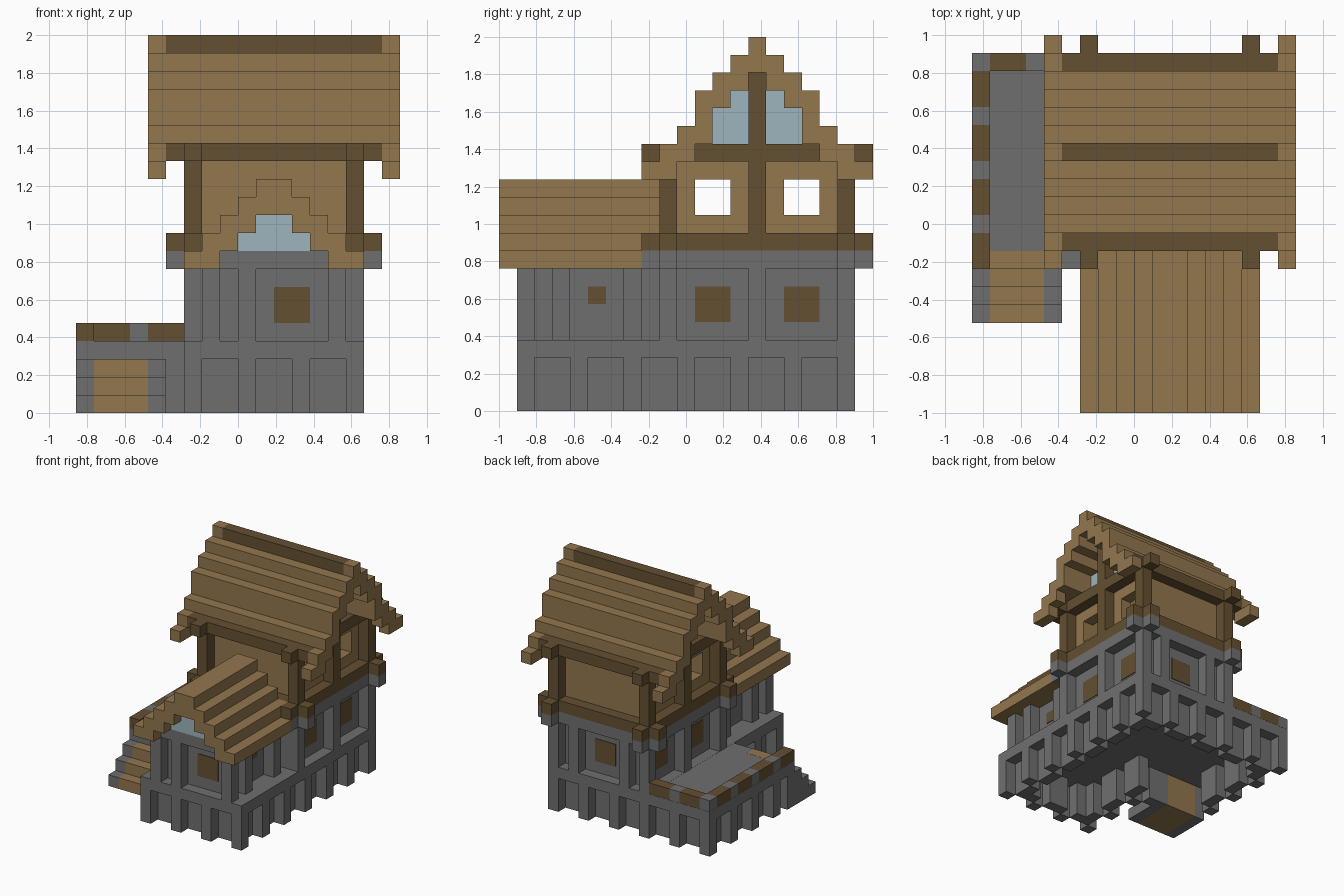
import bpy
import bmesh
from mathutils import Vector

if "Cube" in bpy.data.objects:
    bpy.data.objects.remove(bpy.data.objects["Cube"], do_unlink=True)

U = 2 / 21                      # edge of one building block
ORIGIN = Vector((-9 * U, -1, 0))


def material(name, rgb):
    m = bpy.data.materials.new(name)
    m.use_nodes = True
    m.diffuse_color = (*rgb, 1)
    m.node_tree.nodes["Principled BSDF"].inputs["Base Color"].default_value = (*rgb, 1)
    return m


STONE = material("grey stone", (0.159, 0.159, 0.159))
PLANK = material("light wood", (0.291, 0.184, 0.076))
BEAM = material("dark wood", (0.130, 0.080, 0.032))
GLASS = material("pale glass", (0.337, 0.462, 0.509))


def part(name, mat, boxes):
    """One object from boxes given as block ranges (x0, x1, y0, y1, z0, z1)."""
    bm = bmesh.new()
    for x0, x1, y0, y1, z0, z1 in boxes:
        lo, hi = Vector((x0, y0, z0)), Vector((x1, y1, z1))
        for v in bmesh.ops.create_cube(bm, size=1)["verts"]:
            v.co = ORIGIN + U * (lo + (v.co + Vector((.5, .5, .5))) * (hi - lo))
    mesh = bpy.data.meshes.new(name)
    bm.to_mesh(mesh)
    bm.free()
    mesh.materials.append(mat)
    obj = bpy.data.objects.new(name, mesh)
    bpy.context.collection.objects.link(obj)


def flip_x(boxes):
    return boxes + [(22 - b, 22 - a, *rest) for a, b, *rest in boxes]


def flip_y(boxes):
    return boxes + [(a, b, 29 - d, 29 - c, *rest) for a, b, c, d, *rest in boxes]


# Stone foundation: slab, outer piers and the recessed panels between them
part("foundation_slab", STONE, [(6, 16, 1, 20, 3, 4), (0, 6, 8, 20, 3, 3.99),
                                (4, 6, 8, 9, 0, 3)])
piers, panels = [], []
for i in range(0, 16, 3):
    piers.append((i, i + 1, 19, 20, 0, 3))
    if i < 15:
        panels.append((i + 1, i + 3, 18, 19, 0, 3))
    if i >= 6:
        piers.append((i, i + 1, 1, 2, 0, 3))
        if i < 15:
            panels.append((i + 1, i + 3, 2, 3, 0, 3))
for j in range(1, 20, 3):
    left = 6 if j < 8 else 0
    for x in (15, left):
        piers.append((x, x + 1, j, j + 1, 0, 3))
    if j < 19:
        panels.append((14, 15, j + 1, j + 3, 0, 3))
        panels.append((left + 1, left + 2, j + 1, j + 3, 0, 3))
part("foundation_piers", STONE, piers)
part("foundation_panels", STONE, panels)

# Terrace rail: stone blocks with wooden infill
part("terrace_rail_blocks", STONE, [(0, 1, j, j + 1, 4, 5) for j in (10, 13, 16, 19)]
     + [(3, 4, 19, 20, 4, 5)])
part("terrace_rail_infill", BEAM,
     [(0, 1, j, j + 2, 4, 5) for j in (8, 11, 14, 17)]
     + [(i, i + 2, 19, 20, 4, 5) for i in (1, 4)])

# Staircase up to the terrace
steps = [(n + 5, n + 6, 0, n + 1) for n in range(3)]
part("stair_treads", PLANK, [(1, 4, *s) for s in steps] + [(1, 4, 8, 9, 0, 4)])
part("stair_sides", STONE, [(x, x + 1, *s) for s in steps for x in (0, 4)]
     + [(0, 1, 8, 9, 0, 4)])

# Ground floor of the main house
part("house_stone_walls", STONE, flip_x([(7, 8, 9, 20 - 1, 4, 8)])
     + [(8, 14, 18, 19, 4, 8), (8, 14, 10, 11, 4, 8)])
part("house_stone_posts", STONE,
     flip_x([(6, 7, j, j + 1, 4, 8) for j in (9, 14, 19)] + [(8, 9, 19, 20, 4, 8)]))

# Front wing walls and posts
part("wing_walls", STONE, flip_x([(8, 9, 2, 10, 4, 8)]) + [(9, 13, 2, 3, 4, 8)])
part("wing_posts", STONE, flip_x([(7, 8, j, j + 1, 4, 8) for j in (1, 3, 7)])
     + [(9, 10, 1, 2, 4, 8)])
part("wing_lintel", STONE, [(8, 14, 1, 2, 8, 9)])

# Shutters as thin plates on the recessed walls
T = 0.06
part("wing_front_shutter", BEAM, [(11, 13, 2 - T, 2, 5, 7)])
part("wing_side_shutters", BEAM, flip_x([(8 - T, 8, 5, 6, 6, 7)]))
part("house_side_shutters", BEAM,
     flip_x([(7 - T, 7, j, j + 2, 5, 7) for j in (11, 16)]))
part("house_back_shutter", BEAM, [(10, 12, 19, 19 + T, 5, 7)])

# Front wing roof and gable window
wing_roof = [(6, 8, 0, 8, 8, 9)]
wing_roof += [(i, i + 2, 0, 9, i + 2, i + 3) for i in (7, 8, 9)]
part("wing_roof", PLANK, flip_x(wing_roof) + [(10, 12, 0, 9, 12, 13)])
part("wing_gable_glass", GLASS, [(9, 13, 1, 2, 9, 10), (10, 12, 1, 2, 10, 11)])


def ring(z):
    """Crossing beams whose ends stick out at the corners."""
    return flip_x([(6, 7, 8, 21, z, z + 1)]) + flip_y([(5, 17, 9, 10, z, z + 1)])


# Upper floor: floor frame, posts, plank walls with open windows
part("floor_stone_frame", STONE, ring(8) + [(7, 15, 10, 19, 8, 9)])
part("floor_beam_frame", BEAM, ring(9))
part("upper_corner_posts", BEAM, flip_x(flip_y([(6, 7, 9, 10, 10, 14)])))
part("gable_posts", BEAM, flip_x([(6, 7, 14, 15, 10, 19)]))
side = [(7, 8, 10, 14, 10, 11), (7, 8, 10, 14, 13, 14),
        (7, 8, 10, 11, 11, 13), (7, 8, 13, 14, 11, 13)]
part("upper_side_walls", PLANK, flip_x(flip_y(side) + [(7, 8, 14, 15, 10, 14)]))
part("upper_end_walls", PLANK, flip_y([(8, 14, 10, 11, 10, 14)]))
part("eave_beams", BEAM, ring(14))

# Main roof: stepped shell, end trims, ridge and gable glass
shell = [(4, 18, 10, 12, 15, 16), (4, 18, 11, 12, 16, 17), (4, 18, 11, 13, 17, 18),
         (4, 18, 12, 14, 18, 19)]
part("main_roof", PLANK, flip_y(shell) + [(4, 18, 13, 16, 19, 20)])
part("roof_end_trims", PLANK,
     flip_x(flip_y([(4, 5, 8, 10, 13, 14), (4, 5, 9, 11, 14, 15)])
            + [(4, 5, 14, 15, 20, 21)]))
part("ridge_beam", BEAM, [(5, 17, 14, 15, 20, 21)])
part("main_gable_glass", GLASS,
     flip_x([(7, 8, 12, 17, 15, 17), (7, 8, 13, 16, 17, 18)]))
